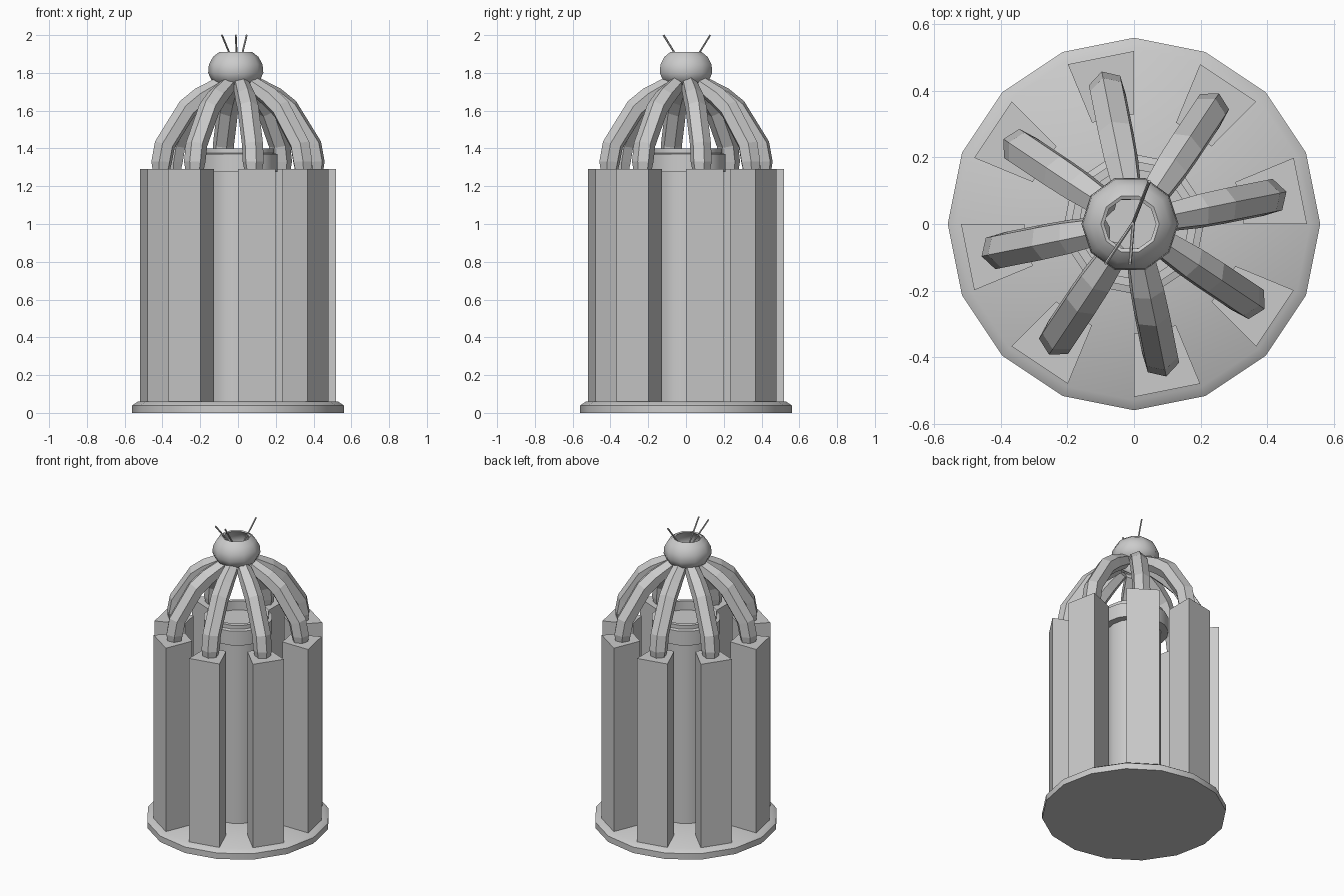
import bpy, bmesh, math
from mathutils import Vector

if "Cube" in bpy.data.objects:
    bpy.data.objects.remove(bpy.data.objects["Cube"])


def make(name, verts, faces, smooth=False):
    me = bpy.data.meshes.new(name)
    me.from_pydata([tuple(v) for v in verts], [], faces)
    bm = bmesh.new()
    bm.from_mesh(me)
    bmesh.ops.recalc_face_normals(bm, faces=bm.faces)
    bm.to_mesh(me)
    bm.free()
    ob = bpy.data.objects.new(name, me)
    bpy.context.collection.objects.link(ob)
    if smooth:
        bpy.ops.object.select_all(action='DESELECT')
        ob.select_set(True)
        bpy.context.view_layer.objects.active = ob
        bpy.ops.object.shade_smooth_by_angle(angle=math.radians(40))
    return ob


def skin(name, rings, caps=True, smooth=False):
    """Bridge a list of equal-length rings of points."""
    n = len(rings[0])
    verts = [v for r in rings for v in r]
    faces = [(i * n + j, i * n + (j + 1) % n, (i + 1) * n + (j + 1) % n, (i + 1) * n + j)
             for i in range(len(rings) - 1) for j in range(n)]
    if caps:
        faces += [tuple(range(n)), tuple(range(len(verts) - n, len(verts)))]
    return make(name, verts, faces, smooth)


def lathe(name, profile, n, caps=True, cx=0.0, turn=0.0):
    rings = [[Vector((cx + r * math.cos(turn + math.tau * j / n),
                      r * math.sin(turn + math.tau * j / n), z))
              for j in range(n)] for r, z in profile]
    return skin(name, rings, caps, True)


# base plate
lathe("base", [(.56, 0), (.56, .04), (.53, .06)], 16)

# central core with the cup on top
lathe("core", [(.165, .05), (.165, 1.30)], 16)
lathe("core_cup", [(.16, 1.275), (.21, 1.275), (.21, 1.37), (.19, 1.375),
                   (.19, 1.40), (.165, 1.40), (.165, 1.34)], 16)

# wedge pillars: every other segment of a 16-sided drum
for k in range(8):
    a, b = math.radians(45 * k), math.radians(45 * k + 22.5)
    rings = [[Vector((r * math.cos(t), r * math.sin(t), z))
              for r, t in ((.52, a), (.52, b), (.33, b), (.33, a))]
             for z in (.045, 1.29)]
    skin(f"pillar_{k + 1}", rings)

# curved hexagonal ribs: (radius, height, thickness, tangent angle)
path = [(.415, 1.27, .045, 90), (.412, 1.33, .057, 92), (.395, 1.42, .057, 107),
        (.275, 1.61, .057, 136), (.20, 1.672, .055, 146), (.095, 1.735, .045, 150)]
for k in range(8):
    t = math.radians(45 * k + 11.25)
    out = Vector((math.cos(t), math.sin(t), 0))
    side = Vector((-math.sin(t), math.cos(t), 0))
    up = Vector((0, 0, 1))
    rings = []
    for r, z, w, ang in path:
        g = math.radians(ang)
        normal = out * math.sin(g) - up * math.cos(g)
        c = out * r + up * z
        rings.append([c + normal * w * math.cos(math.tau * j / 6 + .1)
                      + side * w * math.sin(math.tau * j / 6 + .1) for j in range(6)])
    skin(f"rib_{k + 1}", rings)

# open hub where the ribs meet
lathe("hub", [(.095, 1.735), (.13, 1.765), (.146, 1.80), (.142, 1.845), (.12, 1.885),
              (.088, 1.91), (.078, 1.905), (.11, 1.88), (.13, 1.84), (.133, 1.80),
              (.118, 1.77), (.085, 1.742), (.095, 1.735)], 10, caps=False, cx=-.012)

# thin rods fanning out of the hub
for k, tip in enumerate([(-.085, -.118, 2.0), (-.012, -.12, 2.0), (.046, .128, 2.0)]):
    p, q = Vector((-.002, .005, 1.80)), Vector(tip)
    d = (q - p).normalized()
    u = d.orthogonal().normalized()
    v = d.cross(u)
    rings = [[c + (u * math.cos(math.tau * j / 6) + v * math.sin(math.tau * j / 6)) * .005
              for j in range(6)] for c in (p, q)]
    skin(f"rod_{k + 1}", rings)
